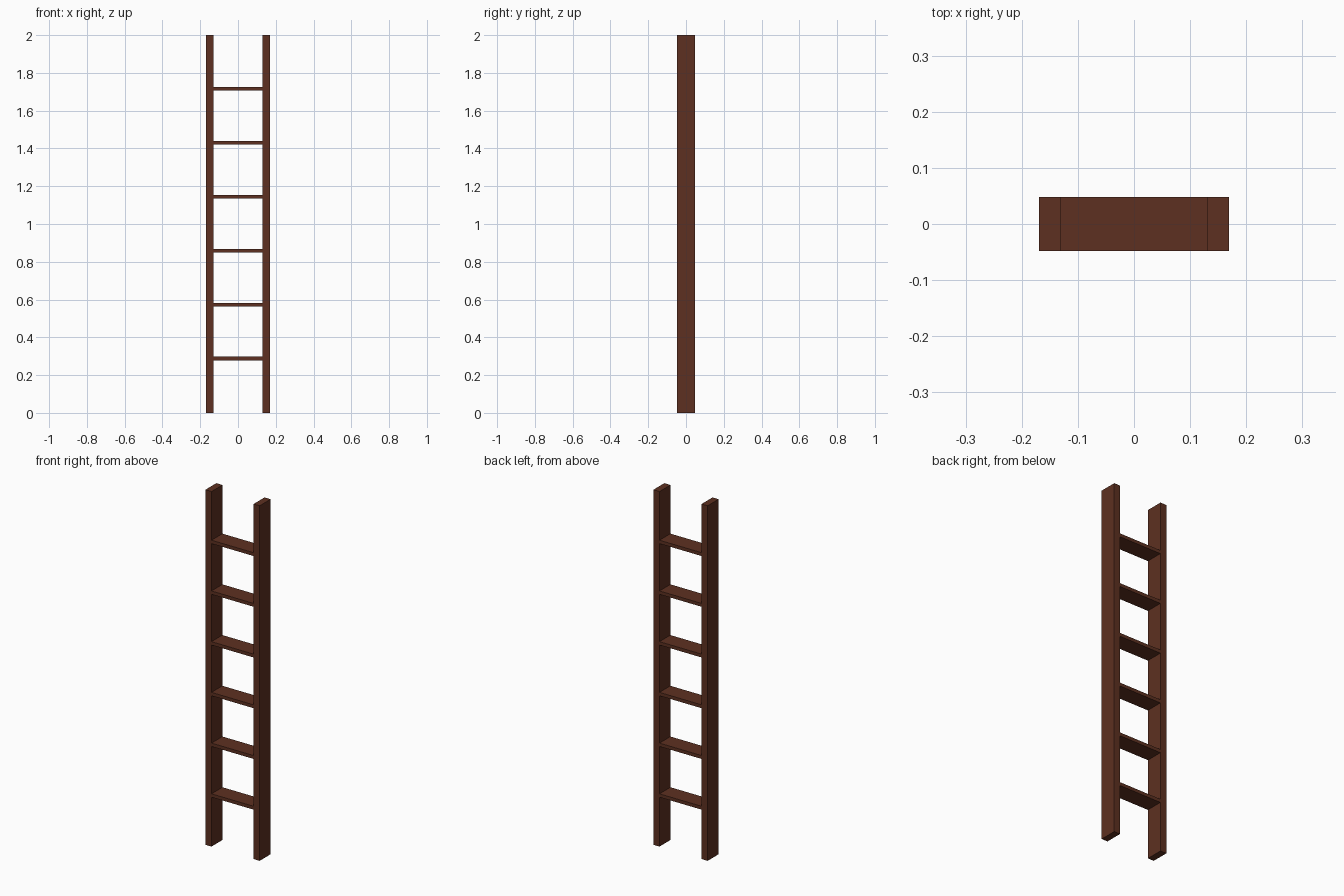
import bpy

if "Cube" in bpy.data.objects:
    bpy.data.objects.remove(bpy.data.objects["Cube"])

wood = bpy.data.materials.new("dark_wood")
wood.diffuse_color = (0.11, 0.03, 0.015, 1)
wood.use_nodes = True
wood.node_tree.nodes["Principled BSDF"].inputs["Base Color"].default_value = wood.diffuse_color

DEPTH = 0.097
OUTER, INNER = 0.169, 0.131
RUNGS = 6


def box(name, size, centre):
    bpy.ops.mesh.primitive_cube_add(size=1, location=centre)
    ob = bpy.context.object
    ob.name = name
    ob.scale = size
    bpy.ops.object.transform_apply(location=False, rotation=False, scale=True)
    ob.data.materials.append(wood)
    return ob


# Side rails
for side, label in ((-1, "left"), (1, "right")):
    box(f"{label}_rail", (OUTER - INNER, DEPTH, 2), (side * (OUTER + INNER) / 2, 0, 1))

# Flat rungs, evenly spaced between the rails
for i in range(1, RUNGS + 1):
    box(f"rung_{i}", (2 * INNER, DEPTH, 0.019), (0, 0, 2 * i / (RUNGS + 1) + 0.002))
